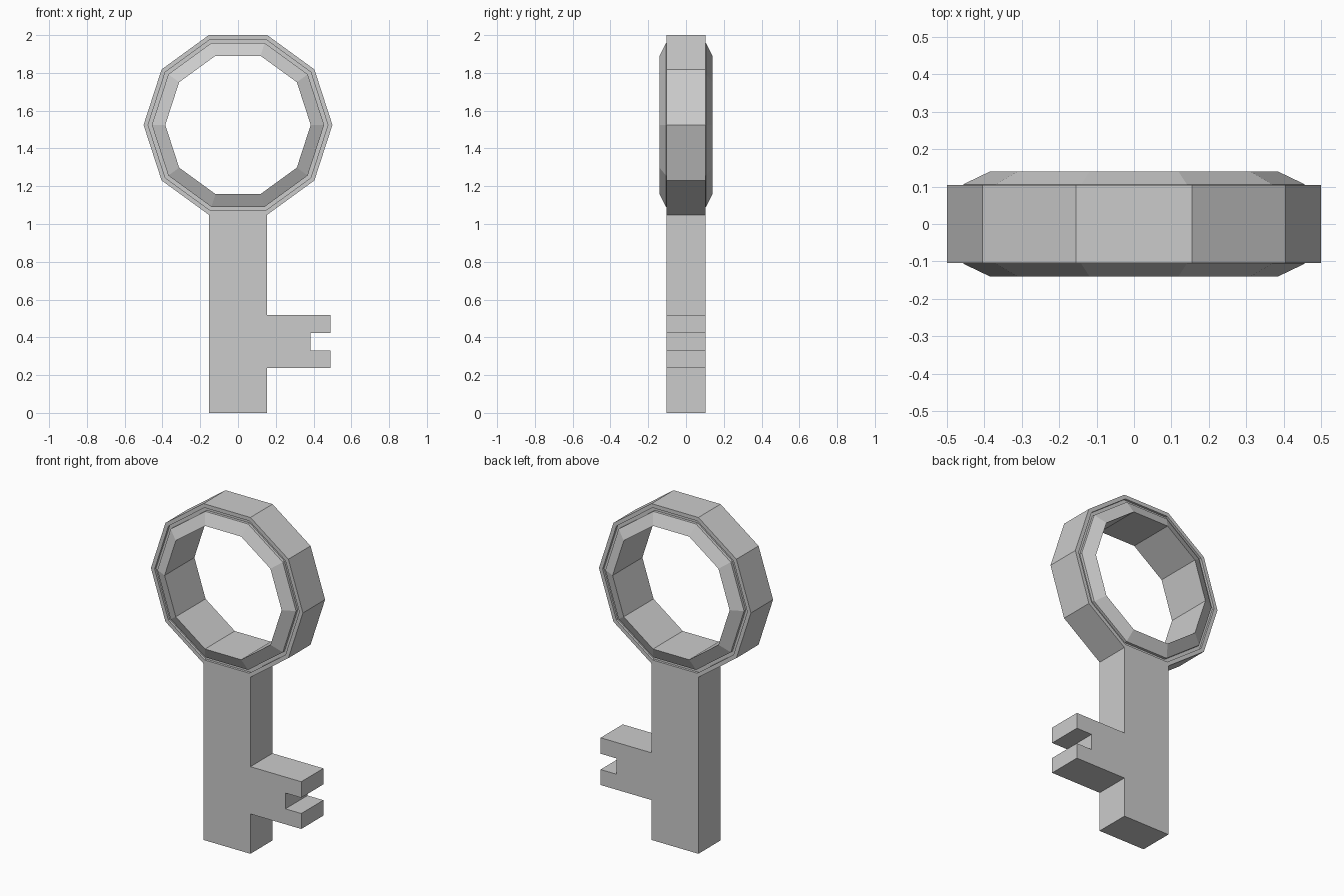
import bpy, bmesh
from math import cos, sin, pi

if "Cube" in bpy.data.objects:
    bpy.data.objects.remove(bpy.data.objects["Cube"])

SIDES, R = 10, 0.5
HALF = 0.104                       # half thickness of shaft and rim
CZ = 2 - R * sin(2 * pi / 5)       # bow centre height
FOOT_Z = CZ - R * sin(2 * pi / 5)  # lowest facet of the bow
HW = R * cos(2 * pi / 5)           # half width of the shaft


def finish(bm, name):
    bmesh.ops.recalc_face_normals(bm, faces=bm.faces)
    mesh = bpy.data.meshes.new(name)
    bm.to_mesh(mesh)
    bm.free()
    obj = bpy.data.objects.new(name, mesh)
    bpy.context.collection.objects.link(obj)
    return obj


# Bow: ten-sided ring swept from a (radius, y) profile with a groove and raised lip
front = [(R, -HALF), (0.476, -HALF), (0.476, -0.09), (0.456, -0.09),
         (0.456, -0.106), (0.385, -0.14)]
profile = front + [(r, -y) for r, y in reversed(front)]
bm = bmesh.new()
rings = []
for i in range(SIDES):
    a = 2 * pi * i / SIDES
    rings.append([bm.verts.new((r * cos(a), y, CZ + r * sin(a))) for r, y in profile])
n = len(profile)
for i in range(SIDES):
    p, q = rings[i], rings[(i + 1) % SIDES]
    for j in range(n):
        k = (j + 1) % n
        # The outer bottom facet is open where the shaft joins
        if j == n - 1 and i == 7:
            continue
        bm.faces.new((p[j], p[k], q[k], q[j]))
finish(bm, "bow")

# Shaft with notched bit: one outline with thickness, open under the bow
outline = [(HW, FOOT_Z), (HW, 0.518), (0.489, 0.518), (0.489, 0.423),
           (0.385, 0.423), (0.385, 0.329), (0.489, 0.329), (0.489, 0.237),
           (HW, 0.237), (HW, 0), (-HW, 0), (-HW, FOOT_Z)]
bm = bmesh.new()
near, far = ([bm.verts.new((x, y, z)) for x, z in outline] for y in (-HALF, HALF))
bm.faces.new(near)
bm.faces.new(far[::-1])
for j in range(len(outline) - 1):
    bm.faces.new((near[j], near[j + 1], far[j + 1], far[j]))
finish(bm, "shaft_and_bit")
